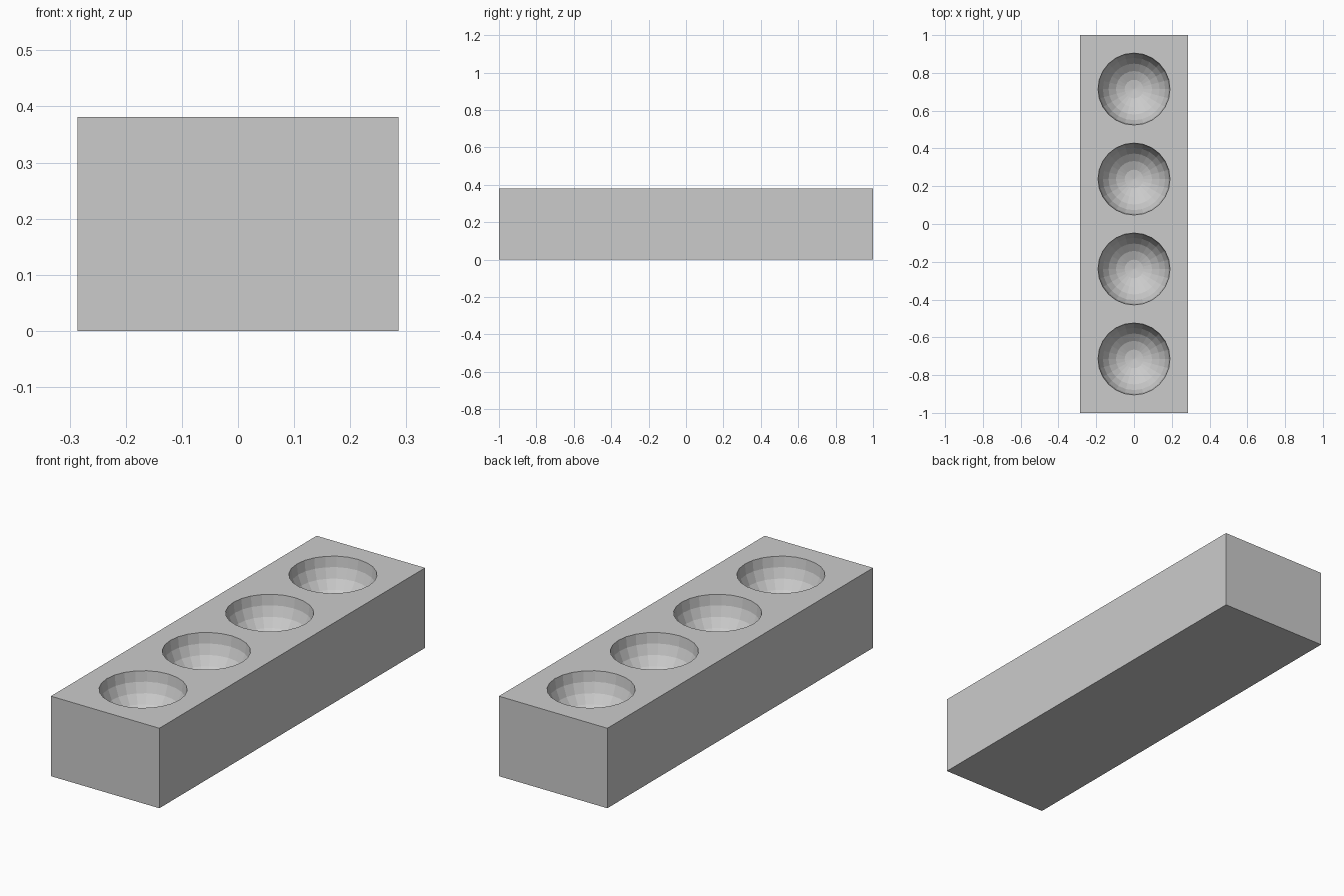
import bpy

if "Cube" in bpy.data.objects:
    bpy.data.objects.remove(bpy.data.objects["Cube"])

R = 0.1905            # cup radius; block is 3R wide and 2R tall
PITCH = 2.5 * R

# Solid rectangular block
bpy.ops.mesh.primitive_cube_add(size=1, location=(0, 0, R))
block = bpy.context.object
block.name = "block"
block.scale = (3 * R, 2.0, 2 * R)
bpy.ops.object.transform_apply(location=True, rotation=False, scale=True)

# Four hemispherical cups sunk into the top
for i in range(4):
    bpy.ops.mesh.primitive_uv_sphere_add(
        segments=24, ring_count=12, radius=R,
        location=(0, (i - 1.5) * PITCH, 2 * R))
    cutter = bpy.context.object
    cutter.name = f"cup_cutter_{i + 1}"
    cutter.hide_render = True
    cut = block.modifiers.new(f"cup_{i + 1}", 'BOOLEAN')
    cut.operation = 'DIFFERENCE'
    cut.solver = 'EXACT'
    cut.object = cutter

# Bake the cups into the block and drop the cutters
bpy.context.view_layer.objects.active = block
for mod in list(block.modifiers):
    cutter = mod.object
    bpy.ops.object.modifier_apply(modifier=mod.name)
    bpy.data.objects.remove(cutter)
